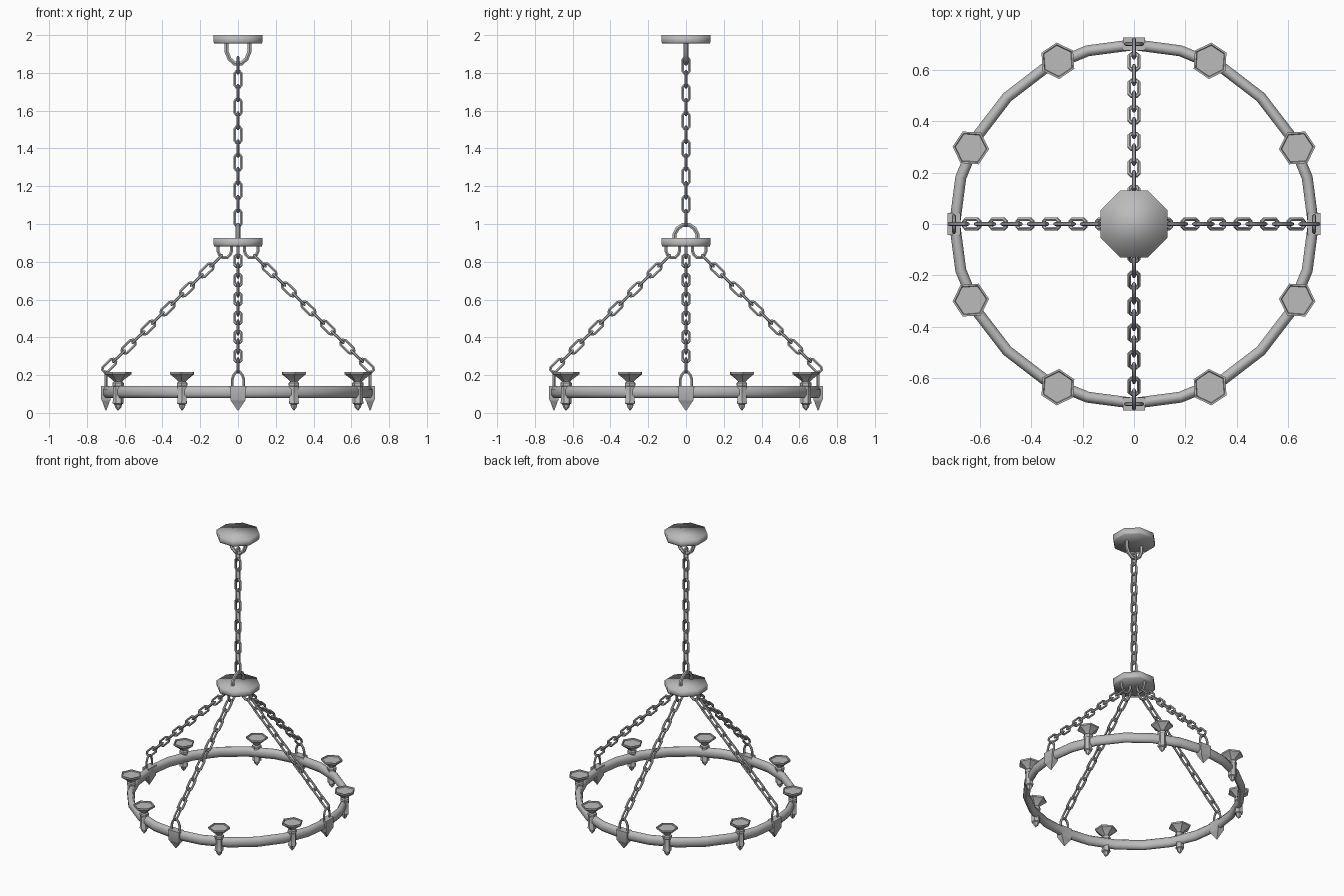
import bpy, bmesh, math
from mathutils import Vector, Matrix

if "Cube" in bpy.data.objects:
    bpy.data.objects.remove(bpy.data.objects["Cube"])

iron = bpy.data.materials.new("grey_iron")
iron.use_nodes = True
grey = (0.5, 0.5, 0.5, 1)
iron.diffuse_color = grey
iron.node_tree.nodes["Principled BSDF"].inputs["Base Color"].default_value = grey

X, Y, Z = Vector((1, 0, 0)), Vector((0, 1, 0)), Vector((0, 0, 1))


def finish(bm, name, angle=60, spin=0):
    """Turn a bmesh into a smooth-shaded object, spun about the centre axis."""
    bmesh.ops.recalc_face_normals(bm, faces=bm.faces)
    bm.transform(Matrix.Rotation(spin, 4, 'Z'))
    mesh = bpy.data.meshes.new(name)
    bm.to_mesh(mesh)
    bm.free()
    mesh.materials.append(iron)
    obj = bpy.data.objects.new(name, mesh)
    bpy.context.collection.objects.link(obj)
    bpy.ops.object.select_all(action='DESELECT')
    obj.select_set(True)
    bpy.context.view_layer.objects.active = obj
    bpy.ops.object.shade_smooth_by_angle(angle=math.radians(angle))
    return obj


def skin(bm, loops, closed=False):
    """Bridge equal-sized vertex loops, then cap or close the ends."""
    rings = [[bm.verts.new(p) for p in loop] for loop in loops]
    n = len(rings[0])
    pairs = list(zip(rings, rings[1:]))
    if closed:
        pairs.append((rings[-1], rings[0]))
    else:
        bm.faces.new(rings[0])
        bm.faces.new(rings[-1])
    for a, b in pairs:
        for i in range(n):
            j = (i + 1) % n
            bm.faces.new((a[i], a[j], b[j], b[i]))


def tube(bm, path, normal, side_r, normal_r, closed=False, sides=6):
    """Sweep an oval section along a flat path with mitred corners."""
    loops, n = [], len(path)
    for i, p in enumerate(path):
        before = p - path[i - 1] if closed or i else path[1] - p
        after = path[(i + 1) % n] - p if closed or i < n - 1 else before
        before, after = before.normalized(), after.normalized()
        t = (before + after).normalized()
        side = normal.cross(t) / t.dot(before)
        angles = [math.tau * (k + 0.5) / sides for k in range(sides)]
        loops.append([p + side * side_r * math.cos(a) + normal * normal_r * math.sin(a)
                      for a in angles])
    skin(bm, loops, closed)


def lathe(bm, profile, sides, centre=Vector(), turn=0.0):
    """Stack polygon rings given as (radius, height)."""
    skin(bm, [[centre + Vector((r * math.cos(turn + math.tau * k / sides),
                                r * math.sin(turn + math.tau * k / sides), z))
               for k in range(sides)] for r, z in profile])


def chain(name, first, last, count, flat, spin=0):
    """Run of links whose plane alternates between two normals."""
    bm = bmesh.new()
    d = (last - first).normalized()
    for i in range(count):
        c = first.lerp(last, i / (count - 1))
        normal = flat if i % 2 == 0 else d.cross(flat)
        w = normal.cross(d)
        corners = [(0.042, 0.009), (0.03, 0.018)]
        quarter = corners + [(-u, v) for u, v in reversed(corners)]
        outline = quarter + [(-u, -v) for u, v in quarter]
        tube(bm, [c + d * u + w * v for u, v in outline], normal, 0.0075, 0.0075, True)
    return finish(bm, name, 50, spin)


def hook(name, centre, across, half, drop, radius, spin=0):
    """U-shaped eye: two legs from the centre height to a bend at drop."""
    bm = bmesh.new()
    bend = [(-1, 0), (-1, 0.5), (-0.75, 0.8), (-0.3, 1), (0.3, 1), (0.75, 0.8), (1, 0.5), (1, 0)]
    path = [centre + across * half * u + Z * drop * v for u, v in bend]
    tube(bm, path, across.cross(Z), radius, radius)
    return finish(bm, name, 50, spin)


# Ceiling plate and hub plate
for name, base in (("ceiling_plate", 1.955), ("hub_plate", 0.882)):
    bm = bmesh.new()
    lathe(bm, [(0.136, base), (0.141, base + 0.01), (0.141, base + 0.045)],
          8, turn=math.pi / 8)
    finish(bm, name, 100)

# Central hooks and chain
hook("ceiling_hook", Vector((0, 0, 1.97)), X, 0.06, -0.12, 0.012)
hook("hub_top_hook", Vector((0, 0, 0.9)), Y, 0.06, 0.095, 0.012)
chain("main_chain", Vector((0, 0, 1.84)), Vector((0, 0, 1.032)), 12, X)

# Large ring
bm = bmesh.new()
tube(bm, [Vector((0.697 * math.cos(a), 0.697 * math.sin(a), 0.11))
          for a in (math.tau * k / 24 for k in range(24))],
     Z, 0.023, 0.035, True, 8)
finish(bm, "ring", 60)

# Four suspension sets: hub hook, chain, ring eye, bracket with spike
for k, side in enumerate(("left", "back", "right", "front")):
    spin = k * math.pi / 2
    hook(side + "_hub_hook", Vector((0.07, 0, 0.89)), X, 0.036, -0.068, 0.009, spin)
    chain(side + "_chain", Vector((0.115, 0, 0.805)), Vector((0.682, 0, 0.25)), 12,
          Vector((1, 0, 1)).normalized(), spin)
    hook(side + "_ring_eye", Vector((0.7, 0, 0.135)), Y, 0.031, 0.082, 0.008, spin)
    bm = bmesh.new()
    levels = [(0.025, 0.043, 0.143), (0.025, 0.04, 0.07), (0.02, 0.036, 0.062), (0.002, 0.002, 0.012)]
    skin(bm, [[Vector((0.699 + sx * hx, sy * hy, z))
               for sx, sy in ((1, 1), (-1, 1), (-1, -1), (1, -1))] for hx, hy, z in levels])
    finish(bm, side + "_bracket", 40, spin)

# Eight candle cups with stems and pointed finials
cup_profile = [(0.002, 0.013), (0.017, 0.03), (0.02, 0.045), (0.029, 0.05), (0.029, 0.06),
               (0.027, 0.064), (0.027, 0.14), (0.031, 0.145), (0.031, 0.158), (0.022, 0.165),
               (0.034, 0.178), (0.071, 0.205), (0.071, 0.216), (0.063, 0.216), (0.06, 0.209)]
for k in range(4):
    for sign in (1, -1):
        bm = bmesh.new()
        a = math.radians(25) * sign
        lathe(bm, cup_profile, 6, Vector((0.7 * math.cos(a), 0.7 * math.sin(a), 0)),
              math.radians(4) * sign)
        finish(bm, f"candle_cup_{2 * k + (sign < 0) + 1}", 30, k * math.pi / 2)
